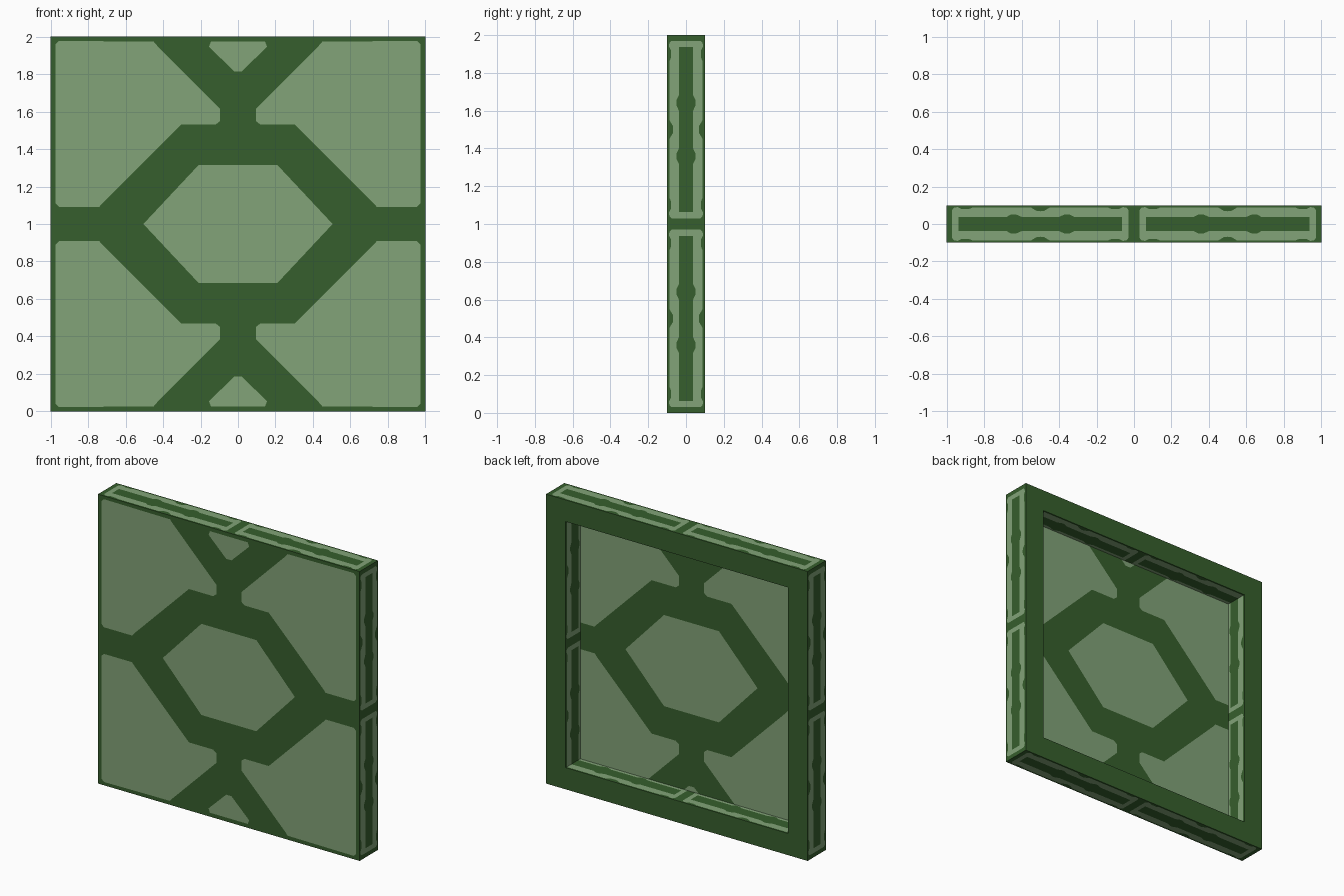
import bpy, bmesh
from math import radians
from mathutils import Vector, Matrix
from mathutils.geometry import delaunay_2d_cdt, area_tri

if "Cube" in bpy.data.objects:
    bpy.data.objects.remove(bpy.data.objects["Cube"])


def material(name, rgb):
    m = bpy.data.materials.new(name)
    m.diffuse_color = (*rgb, 1)
    m.use_nodes = True
    m.node_tree.nodes["Principled BSDF"].inputs["Base Color"].default_value = m.diffuse_color
    return m


DARK = material("dark green", (0.037, 0.114, 0.026))
LIGHT = material("pale green", (0.223, 0.366, 0.188))

HALF, INNER = 1.0, 0.85              # outer and opening half sizes
FRONT, RECESS, BACK = -0.1, -0.06, 0.1
X, Y, Z = Vector((1, 0, 0)), Vector((0, 1, 0)), Vector((0, 0, 1))


def ccw(poly):
    a = sum(p[0] * q[1] - q[0] * p[1] for p, q in zip(poly, poly[1:] + poly[:1]))
    return poly if a > 0 else poly[::-1]


def rect(w, v0, v1):
    return [(-w, v0), (w, v0), (w, v1), (-w, v1)]


def mirrored(poly):
    return [[(x * sx, y * sy) for x, y in poly] for sx in (1, -1) for sy in (1, -1)]


def sheet(bm, border, shapes, o, u, v, rot=Matrix(), holes=False):
    """Flat sheet cut along nested shapes, alternately dark and pale (or open)."""
    pts, faces = [], []
    for poly in [border] + shapes:
        faces.append(list(range(len(pts), len(pts) + len(poly))))
        pts += [Vector(p) for p in ccw(poly)]
    co, _, tris, _, _, owner = delaunay_2d_cdt(pts, [], faces, 0, 1e-5)
    verts = [bm.verts.new(rot @ (o + u * p.x + v * p.y) + Z) for p in co]
    normal = rot @ u.cross(v)
    for tri, own in zip(tris, owner):
        pale = len(set(own)) % 2 == 0
        if 0 not in own or (holes and pale):
            continue
        if area_tri(*[co[i] for i in tri]) < 1e-9:
            continue
        f = bm.faces.new([verts[i] for i in tri])
        f.normal_update()
        if f.normal.dot(normal) < 0:
            f.normal_flip()
        f.material_index = int(pale)


def finish(bm, name):
    bmesh.ops.delete(bm, geom=[v for v in bm.verts if not v.link_faces], context='VERTS')
    bmesh.ops.remove_doubles(bm, verts=bm.verts, dist=1e-5)
    me = bpy.data.meshes.new(name)
    bm.to_mesh(me)
    bm.free()
    me.materials.append(DARK)
    me.materials.append(LIGHT)
    bpy.context.collection.objects.link(bpy.data.objects.new(name, me))


# Panel pattern: middle hexagon, four corner panes, two small triangles
hexagon = [(0.505, 0), (0.21, 0.315), (-0.21, 0.315),
           (-0.505, 0), (-0.21, -0.315), (0.21, -0.315)]
pane = [(0.095, 0.55), (0.12, 0.53), (0.305, 0.53), (0.72, 0.115), (0.74, 0.092),
        (0.955, 0.092), (0.973, 0.11), (0.973, 0.96), (0.955, 0.977),
        (0.45, 0.973), (0.43, 0.95), (0.095, 0.615)]
triangle = [(-0.02, 0.815), (0.02, 0.815), (0.155, 0.945), (0.145, 0.973),
            (-0.145, 0.973), (-0.155, 0.945)]
panel_shapes = ([hexagon] + mirrored(pane)
                + [triangle, [(x, -y) for x, y in triangle]])


def symmetric(quarter):
    """Close a quarter outline (u rising, v > 0) into a full one."""
    top = [(-x, y) for x, y in quarter[::-1] if x > 0] + quarter
    return top + [(x, -y) for x, y in top[::-1]]


# Edge strip pattern: two pale rings around dark bars with small bumps
ring = symmetric([(0, 0.068), (0.02, 0.07), (0.05, 0.088), (0.36, 0.088), (0.38, 0.08),
                  (0.42, 0.08), (0.44, 0.09), (0.46, 0.088), (0.47, 0.075)])
bar = symmetric([(0.10, 0.038), (0.13, 0.051), (0.155, 0.051), (0.18, 0.038), (0.437, 0.038)])
strip_shapes = [[(x + c, y) for x, y in s] for c in (-0.5, 0.5) for s in (ring, bar)]

# Panel: front and recessed back sheets
bm = bmesh.new()
sheet(bm, rect(HALF, -HALF, HALF), panel_shapes, Y * FRONT, X, Z)
sheet(bm, rect(INNER, -INNER, INNER), panel_shapes, Y * RECESS, -X, Z)
finish(bm, "patterned_panel")

# Frame: plain back ring, four outer walls, four inner walls
bm = bmesh.new()
sheet(bm, rect(HALF, -HALF, HALF), [rect(INNER, -INNER, INNER)], Y * BACK, -X, Z, holes=True)
for k in range(4):
    rot = Matrix.Rotation(radians(90 * k), 4, 'Y')
    sheet(bm, rect(HALF, FRONT, BACK), strip_shapes, Z * HALF, X, Y, rot)
    sheet(bm, rect(INNER, -BACK, -RECESS), strip_shapes, Z * INNER, X, -Y, rot)
finish(bm, "frame")
